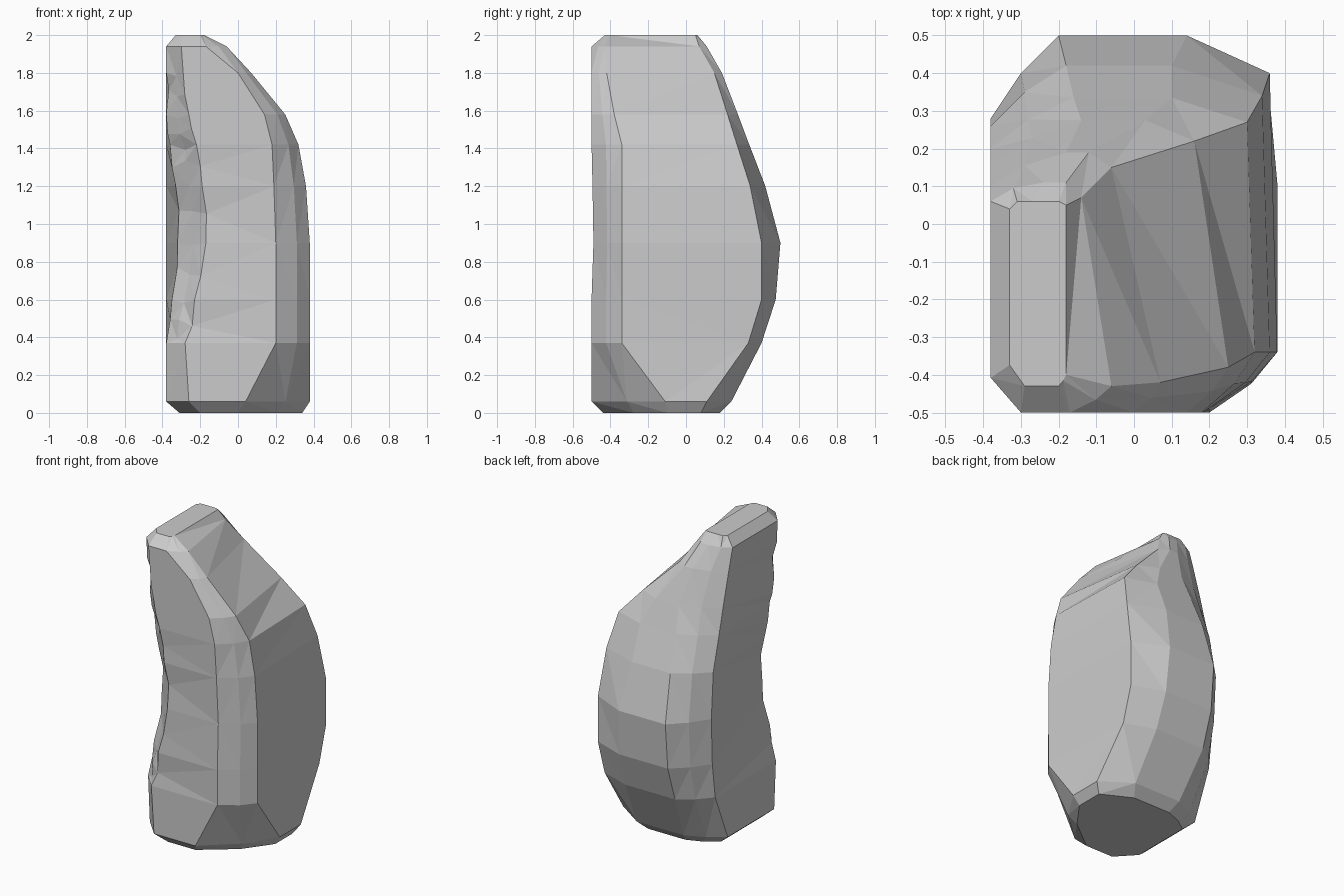
import bpy, bmesh, random
from mathutils import Vector

random.seed(4)

# Horizontal slices of the boulder:
# z, left x, front-left x, front y, front-right x, right x,
# right-face y start/end, back x right/left, back y, left-face y end
SLICES = [
    (0.00, -0.31, -0.20, -0.44, 0.00, 0.34, -0.10, 0.08, 0.15, -0.12, 0.18, 0.08),
    (0.06, -0.38, -0.26, -0.50, 0.04, 0.38, -0.11, 0.11, 0.19, -0.15, 0.24, 0.11),
    (0.37, -0.38, -0.28, -0.50, 0.20, 0.38, -0.34, 0.33, 0.16, -0.20, 0.40, 0.24),
    (0.60, -0.35, -0.23, -0.50, 0.20, 0.38, -0.34, 0.40, 0.15, -0.20, 0.475, 0.27),
    (0.90, -0.32, -0.17, -0.49, 0.20, 0.38, -0.34, 0.40, 0.14, -0.20, 0.50, 0.28),
    (1.20, -0.33, -0.19, -0.495, 0.19, 0.36, -0.34, 0.34, 0.10, -0.18, 0.42, 0.26),
    (1.42, -0.36, -0.22, -0.50, 0.18, 0.32, -0.34, 0.27, 0.10, -0.16, 0.335, 0.20),
    (1.58, -0.38, -0.26, -0.50, 0.14, 0.25, -0.38, 0.22, 0.03, -0.14, 0.275, 0.16),
    (1.80, -0.38, -0.29, -0.50, 0.00, 0.07, -0.42, 0.15, -0.12, -0.18, 0.19, 0.10),
    (1.94, -0.38, -0.30, -0.50, -0.17, -0.06, -0.43, 0.07, -0.18, -0.24, 0.11, 0.06),
    (2.00, -0.33, -0.29, -0.43, -0.20, -0.18, -0.40, 0.05, -0.20, -0.27, 0.06, 0.04),
]
# How far the sloping right side leans left at its back end, near the top
BACK_LEAN = {0.0: 0, 0.06: 0, 1.58: 0.09, 1.80: 0.13, 1.94: 0.08, 2.0: 0}


def ring(z, xl, x0, yf, x1, xr, y3, y4, x5, x6, yb, y7):
    mid = ((x1 + xr) / 2 + 0.12 * (xr - x1), (yf + y3) / 2 - 0.02 * (y3 - yf))
    left_back = xl if z in (0.0, 2.0) else -0.38
    pts = [(x0, yf), (x1, yf), mid, (xr, y3), (xr - BACK_LEAN.get(z, 0.02), y4),
           (x5, yb), (x6, yb), ((x6 + left_back) / 2 - 0.01, (yb + y7) / 2 + 0.01),
           (left_back, y7), (xl, yf + 0.9 * (x0 - xl) + 0.02)]
    return [Vector((x, y, z)) for x, y in pts]


# Boulder body lofted from the slices
bm = bmesh.new()
rings = [[bm.verts.new(p) for p in ring(*s)] for s in SLICES]
n = len(rings[0])
for a, b in zip(rings, rings[1:]):
    for i in range(n):
        j = (i + 1) % n
        bm.faces.new((a[i], a[j], b[j], b[i]))
bm.faces.new(list(reversed(rings[0])))
bm.faces.new(rings[-1])

# Chipped front-left edge: split its edges and push the new points inward
chip_edges = [e for e in bm.edges
              if all(v.co.x < -0.15 and v.co.y < -0.28 and 0.3 < v.co.z < 1.85 for v in e.verts)]
cut = bmesh.ops.subdivide_edges(bm, edges=chip_edges, cuts=1, use_grid_fill=True)
for v in {g for g in cut["geom_inner"] if isinstance(g, bmesh.types.BMVert)}:
    d = random.uniform(-0.008, 0.015)
    v.co += Vector((d, max(d, 0), random.uniform(-0.03, 0.03)))

bmesh.ops.triangulate(bm, faces=bm.faces[:], quad_method='BEAUTY')
bmesh.ops.recalc_face_normals(bm, faces=bm.faces[:])
mesh = bpy.data.meshes.new("boulder")
bm.to_mesh(mesh)
bm.free()
boulder = bpy.data.objects.new("boulder", mesh)
bpy.context.collection.objects.link(boulder)
